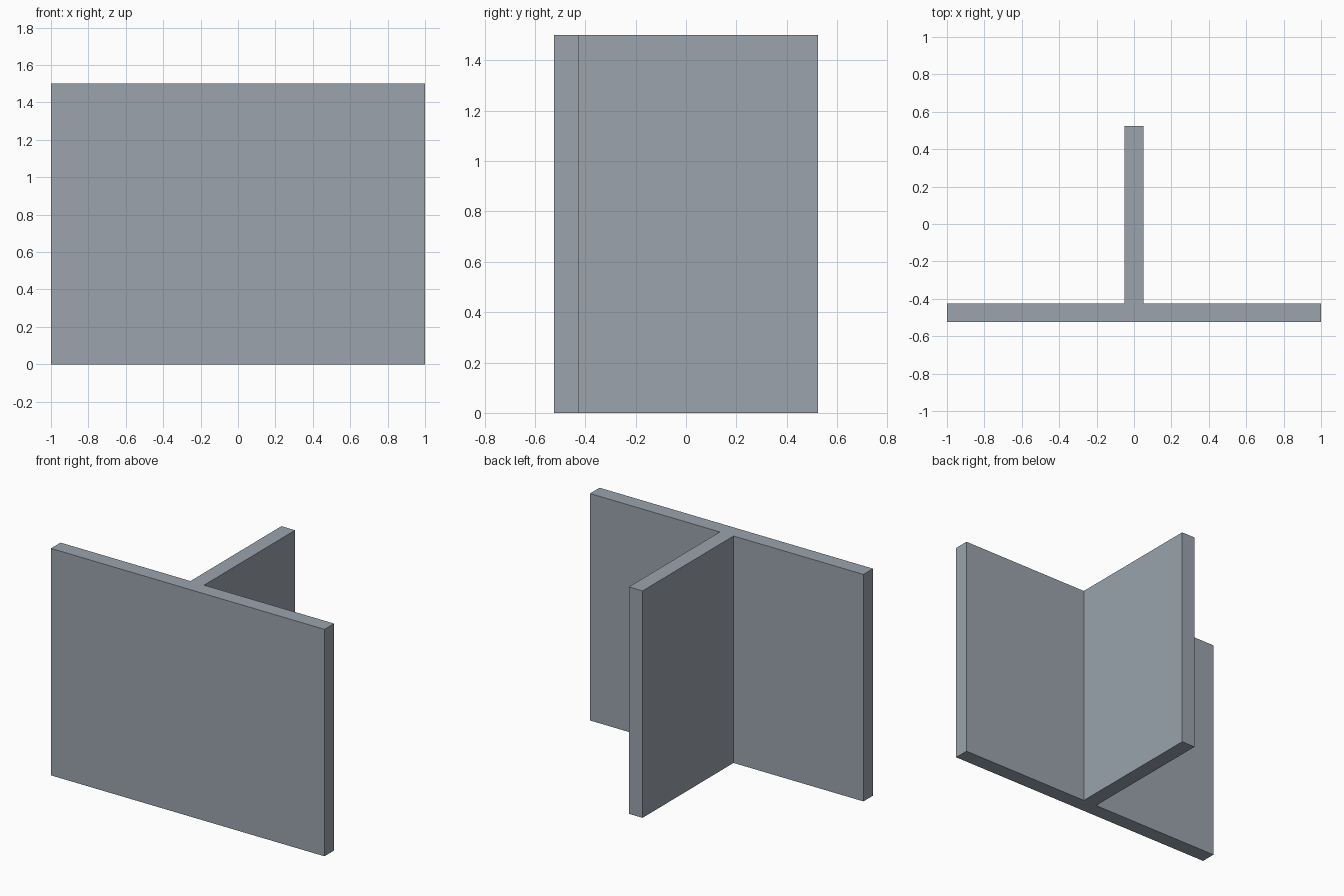
import bpy, bmesh

if "Cube" in bpy.data.objects:
    bpy.data.objects.remove(bpy.data.objects["Cube"])

HALF_W, HALF_D, T, HEIGHT = 1.0, 0.525, 0.1, 1.5

# T-shaped footprint: wide front plate with a central rib behind it
inner = -HALF_D + T
right = [(HALF_W, -HALF_D), (HALF_W, inner), (T / 2, inner), (T / 2, HALF_D)]
profile = right + [(-x, y) for x, y in reversed(right)]

# Extrude the footprint upward into one solid
bm = bmesh.new()
base = bm.faces.new([bm.verts.new((x, y, 0)) for x, y in profile])
top = bmesh.ops.extrude_face_region(bm, geom=[base], use_keep_orig=True)
bmesh.ops.translate(bm, vec=(0, 0, HEIGHT),
                    verts=[g for g in top["geom"] if isinstance(g, bmesh.types.BMVert)])
bmesh.ops.recalc_face_normals(bm, faces=bm.faces)

mesh = bpy.data.meshes.new("t_wall")
bm.to_mesh(mesh)
bm.free()

# Slate blue-grey surface
slate = bpy.data.materials.new("slate")
slate.diffuse_color = (0.325, 0.37, 0.415, 1)
slate.use_nodes = True
slate.node_tree.nodes["Principled BSDF"].inputs["Base Color"].default_value = slate.diffuse_color
mesh.materials.append(slate)
bpy.context.collection.objects.link(bpy.data.objects.new("t_wall", mesh))
